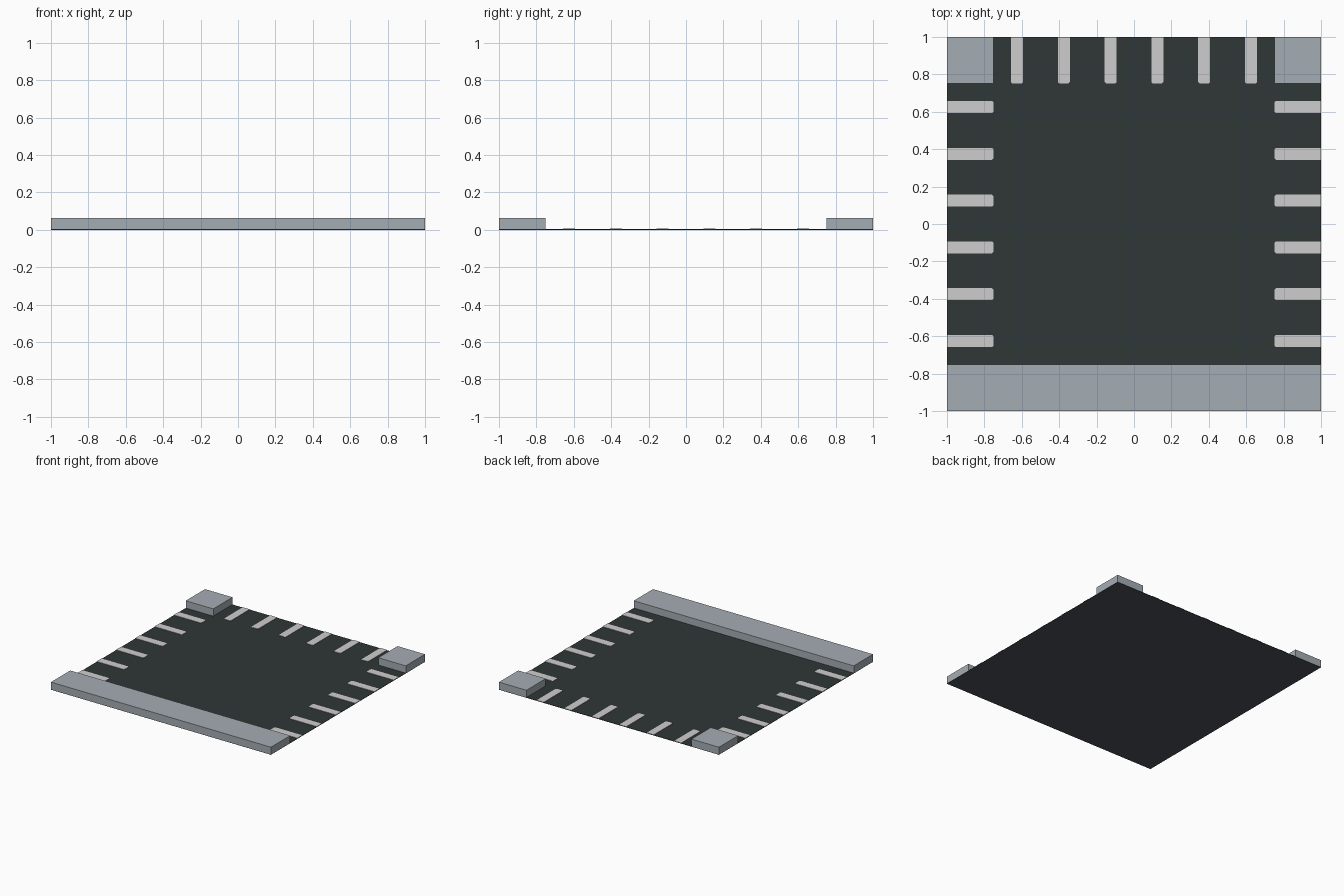
import bpy, bmesh
from mathutils import Matrix

if "Cube" in bpy.data.objects:
    bpy.data.objects.remove(bpy.data.objects["Cube"])


def material(name, rgb):
    # sRGB 0-255 to linear
    lin = [((c / 255 + 0.055) / 1.055) ** 2.4 for c in rgb]
    m = bpy.data.materials.new(name)
    m.diffuse_color = (*lin, 1)
    m.use_nodes = True
    m.node_tree.nodes["Principled BSDF"].inputs["Base Color"].default_value = m.diffuse_color
    return m


CONCRETE = material("concrete grey", (165, 173, 180))
ASPHALT = material("dark asphalt", (47, 55, 54))
PAINT = material("pale road paint", (207, 205, 205))
BASE = material("underside slate", (74, 80, 91))


def finish(name, bm, *mats):
    bmesh.ops.recalc_face_normals(bm, faces=bm.faces)
    me = bpy.data.meshes.new(name)
    bm.to_mesh(me)
    bm.free()
    for m in mats:
        me.materials.append(m)
    ob = bpy.data.objects.new(name, me)
    bpy.context.collection.objects.link(ob)
    return ob


def box(name, x0, x1, y0, y1, z0, z1, *mats):
    bm = bmesh.new()
    bmesh.ops.create_cube(bm, size=1)
    for v in bm.verts:
        v.co.x = x1 if v.co.x > 0 else x0
        v.co.y = y1 if v.co.y > 0 else y0
        v.co.z = z1 if v.co.z > 0 else z0
    return finish(name, bm, *mats)


# Thin road surface, slate underneath
road = box("road_surface", -1, 1, -1, 1, 0, 0.003, ASPHALT, BASE)
for p in road.data.polygons:
    p.material_index = 1 if p.normal.z < -0.5 else 0

# Raised pavements: front strip and two back corners
H = 0.0625
box("front_pavement", -1, 1, -1, -0.75, 0.001, H, CONCRETE)
box("back_left_pavement", -1, -0.75, 0.75, 1, 0.001, H, CONCRETE)
box("back_right_pavement", 0.75, 1, 0.75, 1, 0.001, H, CONCRETE)


# Six crossing stripes along one edge, inner corners clipped
def crossing(name, turn):
    bm = bmesh.new()
    w, c = 0.0315, 0.008
    profile = [(-w, 1), (-w, 0.75 + c), (-w + c, 0.75),
               (w - c, 0.75), (w, 0.75 + c), (w, 1)]
    for i in range(6):
        cx = -0.625 + 0.25 * i
        f = bm.faces.new([bm.verts.new((cx + x, y, 0.003)) for x, y in profile])
        top = bmesh.ops.extrude_face_region(bm, geom=[f])["geom"]
        bmesh.ops.translate(bm, vec=(0, 0, 0.003),
                            verts=[g for g in top if isinstance(g, bmesh.types.BMVert)])
    bm.transform(Matrix.Rotation(turn * 1.5707963, 4, 'Z'))
    finish(name, bm, PAINT)


crossing("back_crossing", 0)
crossing("left_crossing", 1)
crossing("right_crossing", -1)
